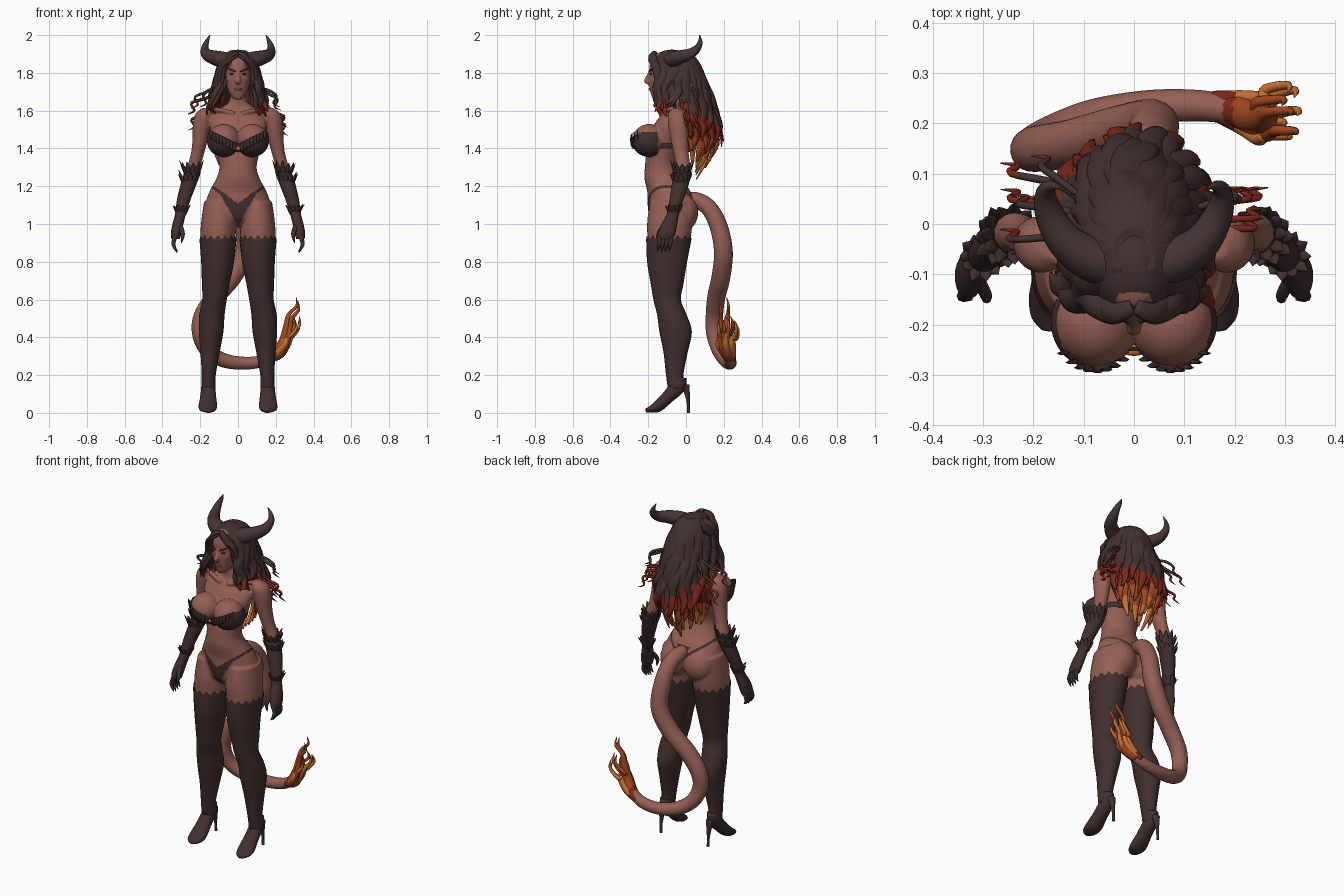
import bpy, bmesh, math, random
from mathutils import Vector, Matrix

random.seed(4)
if "Cube" in bpy.data.objects:
    bpy.data.objects.remove(bpy.data.objects["Cube"])
Z = Vector((0, 0, 1))
SIDES = (1, -1)


def material(name, *rgb):
    m = bpy.data.materials.new(name)
    m.use_nodes = True
    m.diffuse_color = (*rgb, 1)
    m.node_tree.nodes["Principled BSDF"].inputs["Base Color"].default_value = (*rgb, 1)
    return m


skin = material("warm brown skin", .30, .115, .09)
leather = material("dark leather", .054, .028, .028)
hair = material("dark brown hair", .057, .03, .03)
horn_mat = material("dark horn", .06, .035, .035)
red = material("deep red", .2, .022, .012)
ember = material("ember orange", .37, .065, .014)
orange = material("bright orange", .6, .17, .035)
lip = material("dusky lip", .2, .06, .05)


def spline(pts, sub):
    # Catmull-Rom through points that carry their own radii
    out, last = [], len(pts) - 1
    for i in range(last):
        a, b, c, d = (pts[max(0, min(last, j))] for j in range(i - 1, i + 3))
        for k in range(sub):
            t = k / sub
            out.append([.5 * (2 * q + (r - p) * t + (2 * p - 5 * q + 4 * r - s) * t * t
                        + (3 * q - p - 3 * r + s) * t ** 3) for p, q, r, s in zip(a, b, c, d)])
    return out + [list(pts[-1])]


def sweep(bm, pts, n=12, sub=4, ref=(1, 0, 0), upright=False, jag=0, mat=0):
    path, rings, side = spline(pts, sub), [], Vector(ref)
    for i, p in enumerate(path):
        t = Z
        if not upright:
            t = Vector(path[min(i + 1, len(path) - 1)][:3]) - Vector(path[max(i - 1, 0)][:3])
            t.normalize()
        side = (side - t * side.dot(t)).normalized()
        up = t.cross(side)
        ring = []
        for k in range(n):
            a = math.tau * k / n
            v = Vector(p[:3]) + side * (math.cos(a) * p[3]) + up * (math.sin(a) * p[-1])
            if i == 0 and jag:
                v.z += jag * (-1) ** k
            ring.append(bm.verts.new(v))
        rings.append(ring)
    faces = [bm.faces.new((r[k], r[(k + 1) % n], q[(k + 1) % n], q[k]))
             for r, q in zip(rings, rings[1:]) for k in range(n)]
    if not jag:
        faces.append(bm.faces.new(rings[0]))
    faces.append(bm.faces.new(rings[-1]))
    for f in faces:
        f.material_index = mat(f.calc_center_median()) if callable(mat) else mat


def ball(bm, c, r, u=20, v=14):
    m = Matrix.Translation(c) @ Matrix.Diagonal((*r, 1))
    bmesh.ops.create_uvsphere(bm, u_segments=u, v_segments=v, radius=1, matrix=m)


def finish(bm, name, *mats):
    bmesh.ops.recalc_face_normals(bm, faces=bm.faces)
    for f in bm.faces:
        f.smooth = True
    me = bpy.data.meshes.new(name)
    bm.to_mesh(me)
    bm.free()
    for m in mats:
        me.materials.append(m)
    ob = bpy.data.objects.new(name, me)
    bpy.context.scene.collection.objects.link(ob)
    return ob


def flip(pts, s, grow=0):
    return [(s * p[0], p[1], p[2], *(r + grow for r in p[3:])) for p in pts]


# Shared limb sections: x, y, z, half width, half depth
LEG = [(.10, -.08, 1.12, .08, .11), (.102, -.085, 1.02, .092, .12), (.106, -.09, .93, .093, .115),
       (.108, -.1, .8, .081, .1), (.118, -.1, .68, .067, .08), (.124, -.1, .6, .059, .067),
       (.138, -.075, .52, .061, .072), (.142, -.055, .43, .059, .08), (.148, -.055, .32, .045, .058),
       (.155, -.06, .2, .031, .04), (.157, -.05, .13, .032, .04)]
ARM = [(.165, -.05, 1.615, .02, .02), (.178, -.045, 1.585, .046, .05), (.19, -.04, 1.53, .049, .055),
       (.2, -.035, 1.45, .041, .047), (.215, -.025, 1.37, .035, .04), (.238, -.015, 1.29, .035, .038),
       (.262, -.03, 1.21, .036, .039), (.287, -.05, 1.13, .03, .031), (.305, -.07, 1.05, .023, .027),
       (.318, -.088, 1.0, .023, .036), (.328, -.103, .95, .022, .04), (.33, -.108, .92, .016, .032)]
BUST, BUST_R = Vector((.075, -.195, 1.445)), Vector((.085, .088, .085))

# Body: overlapping masses fused into one skin
bm = bmesh.new()
sweep(bm, [(0, -.085, .985, .04, .06), (0, -.08, 1.03, .13, .11), (0, -.078, 1.1, .17, .125),
           (0, -.09, 1.17, .152, .115), (0, -.12, 1.24, .115, .1), (0, -.13, 1.3, .099, .088),
           (0, -.12, 1.38, .115, .09), (0, -.105, 1.46, .14, .09), (0, -.085, 1.54, .15, .075),
           (0, -.06, 1.6, .11, .055), (0, -.062, 1.64, .055, .048), (0, -.07, 1.68, .043, .045),
           (0, -.09, 1.76, .04, .045)], n=32, upright=True)
sweep(bm, [(0, -.155, 1.66, .02, .02), (0, -.142, 1.68, .04, .042), (0, -.128, 1.715, .055, .065),
           (0, -.118, 1.76, .066, .08), (0, -.11, 1.81, .07, .086), (0, -.105, 1.86, .068, .083),
           (0, -.1, 1.9, .045, .06), (0, -.1, 1.915, .01, .015)], n=28, upright=True)
sweep(bm, [(0, -.188, 1.81, .009, .009), (0, -.2, 1.78, .011, .011), (0, -.21, 1.757, .016, .013),
           (0, -.195, 1.745, .012, .008)])
for s in SIDES:
    sweep(bm, flip(LEG[:5], s), n=28, upright=True)
    sweep(bm, flip(ARM[:8], s), n=24, upright=True)
    ball(bm, (s * .078, -.02, 1.06), (.09, .085, .1))
    ball(bm, (s * BUST.x, BUST.y, BUST.z), BUST_R)
    ball(bm, (s * .035, -.16, 1.765), (.022, .024, .02))
    sweep(bm, flip([(.02, -.13, 1.585, .012), (.08, -.115, 1.6, .012), (.15, -.07, 1.61, .014)], s), ref=(0, 0, 1))
body = finish(bm, "body", skin)
mod = body.modifiers.new("fuse", "REMESH")
mod.mode, mod.voxel_size = "VOXEL", .006
mod = body.modifiers.new("soften", "SMOOTH")
mod.factor, mod.iterations = .5, 4
fused = bpy.data.meshes.new_from_object(body.evaluated_get(bpy.context.evaluated_depsgraph_get()))
body.modifiers.clear()
body.data = fused
fused.materials.clear()
for m in (skin, leather):
    fused.materials.append(m)
for p in fused.polygons:
    # Briefs: front triangle, back triangle and hip straps
    x, y, z = abs(p.center.x), p.center.y, p.center.z
    front = y < -.08 and .97 < z < 1.11 + .6 * x and x < .012 + .55 * (z - 1.01)
    back = y > -.03 and z < 1.17 and x < .5 * (z - 1.08)
    strap = x < .18 and abs(z - 1.1 - .72 * x) < .009
    p.material_index = int((front and x < .09) or back or strap)
    p.use_smooth = True

# Face details
bm = bmesh.new()
for s in SIDES:
    ball(bm, (s * .029, -.184, 1.795), (.015, .009, .006))
    sweep(bm, flip([(.01, -.193, 1.806, .004), (.032, -.186, 1.815, .005), (.055, -.163, 1.822, .002)], s), n=8, ref=(0, 0, 1))
finish(bm, "eyes_and_brows", hair)
bm = bmesh.new()
ball(bm, (0, -.187, 1.714), (.021, .011, .009))
finish(bm, "lips", lip)

# Stockings with heeled shoes
for s, label in zip(SIDES, ("left", "right")):
    bm = bmesh.new()
    sweep(bm, flip(LEG[2:], s, .006), n=32, upright=True, jag=.012)
    finish(bm, label + "_stocking", leather)
    bm = bmesh.new()
    sweep(bm, flip([(.157, -.03, .19, .03, .034), (.157, -.045, .14, .036, .042), (.158, -.1, .08, .043, .033),
                    (.16, -.15, .034, .049, .03), (.163, -.19, .018, .04, .017), (.165, -.212, .013, .018, .01)], s), n=20)
    sweep(bm, flip([(.157, -.005, .15, .024), (.157, .006, .1, .014), (.157, .012, .05, .008), (.157, .014, 0, .008)], s), upright=True)
    finish(bm, label + "_shoe", leather)

    # Clawed gauntlet with feathered cuffs
    bm = bmesh.new()
    sweep(bm, flip(ARM[5:], s, .006), n=24, upright=True, jag=.015)
    for c, reach, tall in (((.245, -.02, 1.27), .04, .06), ((.258, -.026, 1.225), .04, .05), ((.3, -.064, 1.07), .028, .03)):
        for k in range(11):
            a = math.tau * k / 11
            d, o = Vector((math.cos(a), math.sin(a), 0)), Vector(c)
            size = random.uniform(.7, 1.2)
            tip = o + d * (reach + .022 * size) + Z * tall * size
            mid = o + d * (reach + .007) + Z * tall * .4
            sweep(bm, flip([(*(o + d * reach * .7 - Z * .02), .012, .006), (*mid, .014, .006), (*tip, .001, .001)], s),
                  n=6, sub=3, ref=(-s * d.y, d.x, 0))
    for k in range(4):
        y = -.138 + .02 * k
        sweep(bm, flip([(.328, y, .945, .012), (.341, y - .004, .905, .011), (.338, y - .008, .88, .009),
                        (.322, y - .012, .848 + .006 * abs(k - 1), .002)], s), n=8)
    sweep(bm, flip([(.312, -.105, 1, .014), (.297, -.135, .965, .013), (.293, -.148, .935, .01), (.3, -.15, .9, .002)], s), n=8)
    finish(bm, label + "_gauntlet", leather)

    # Bra cup: lower outer shell of the bust with leafy edge
    bm = bmesh.new()
    c, r = Vector((s * BUST.x, BUST.y, BUST.z)), BUST_R * 1.06
    ball(bm, c, r, 48, 32)
    drop = []
    for f in bm.faces:
        v = f.calc_center_median() - c
        nx, ny, nz = s * v.x / r.x, v.y / r.y, v.z / r.z
        if ny > .5 or nz > .5 * nx + .07 * math.sin(nx * 16):
            drop.append(f)
    bmesh.ops.delete(bm, geom=drop, context="FACES")
    for k in range(9):
        t = -.75 + .18 * k
        n = Vector((s * t, -math.sqrt(max(.05, 1 - 1.25 * t * t)), .5 * t))
        p = c + Vector(a * b for a, b in zip(n, r))
        sweep(bm, [(*(p - Z * .03), .01, .004), (*(p + n * .004), .012, .004), (*(p + n * .004 + Vector((s * .012, 0, .022))), .001, .001)],
              n=6, sub=3)
    finish(bm, label + "_bra_cup", leather)

    # Horn
    bm = bmesh.new()
    sweep(bm, flip([(.05, -.08, 1.86, .046), (.095, -.065, 1.872, .043), (.14, -.03, 1.885, .036), (.168, .02, 1.9, .029),
                    (.176, .06, 1.93, .02), (.165, .075, 1.965, .012), (.148, .072, 2, .002)], s), n=16, ref=(0, 0, 1))
    finish(bm, label + "_horn", horn_mat)

bm = bmesh.new()
sweep(bm, [(0, -.113, 1.4, .127, .095), (0, -.11, 1.425, .133, .095)], n=32, upright=True)
finish(bm, "bra_band", leather)
bm = bmesh.new()
ball(bm, (0, -.25, 1.4), (.025, .012, .01))
finish(bm, "bra_clasp", orange)

# Hair: cap plus layered wavy locks, shading from dark to orange
MANE = [(1.915, .03, .04), (1.88, .075, .095), (1.83, .097, .13), (1.75, .12, .165), (1.65, .15, .2),
        (1.55, .178, .238), (1.45, .172, .25), (1.35, .145, .215), (1.2, .08, .12)]


def mane(z):
    for (z0, a0, b0), (z1, a1, b1) in zip(MANE, MANE[1:]):
        if z >= z1:
            f = (z0 - z) / (z0 - z1)
            return a0 + (a1 - a0) * f, b0 + (b1 - b0) * f
    return MANE[-1][1:]


def fade(top):
    return lambda c: sum(c.z < top - d for d in (0, .17, .26))


bm = bmesh.new()
ball(bm, (0, -.075, 1.835), (.088, .116, .088), 32, 20)
for scale, count, base, inner in ((.78, 16, 1.22, 1), (.9, 20, 1.25, 1), (1, 24, 1.36, 0)):
    for i in range(count):
        ang = math.radians(-118 + 236 * (i + random.uniform(-.2, .2)) / (count - 1))
        spread, phase = abs(ang) / math.radians(75), random.uniform(0, 6)
        end = (random.uniform(1.57, 1.66) if spread > 1 else base + .1 * spread + random.uniform(0, .09))
        pts = []
        for k in range(10):
            t = k / 9
            z = 1.912 - (1.912 - end) * t ** 1.25
            a = ang + .1 * t * math.sin(k * 1.5 + phase)
            rx, ry = (q * (scale + .06 * t * math.sin(k * 1.7 + phase)) for q in mane(z))
            w = .006 + .028 * math.sin(math.pi * min(1, .12 + .88 * t)) ** .6
            pts.append((rx * math.sin(a), -.06 + ry * math.cos(a), z, w, w * .45))
        top = (1.64 if inner else 1.5 + .13 * abs(math.sin(ang))) + random.uniform(-.04, .03)
        sweep(bm, pts, n=8, sub=3, ref=(math.cos(ang), -math.sin(ang), 0), mat=fade(top))
for s in SIDES:
    # Face-framing locks and loose curls
    for d in (0, .014):
        sweep(bm, flip([(.004, -.165, 1.905 - d, .016, .012), (.042, -.178, 1.885 - d, .022, .012),
                        (.07 + d, -.158, 1.83, .024, .012), (.084 + d, -.142, 1.76, .024, .012),
                        (.11 + d, -.135, 1.68, .022, .012), (.135 + d, -.125, 1.6, .003, .003)], s),
              n=8, ref=(0, 1, 0), mat=fade(1.63))
    for k in range(8):
        x, y, z = random.uniform(.18, .25), random.uniform(-.06, .12), random.uniform(1.44, 1.62)
        sweep(bm, flip([(.11, y * .5, 1.72, .007), (.155, y * .8, z + .09, .008), (x, y, z + .06, .007),
                        (x - .015, y + .015, z + .02, .006), (x + .02, y + .02, z, .001)], s), n=6, mat=fade(1.65))
finish(bm, "hair", hair, red, ember, orange)

# Tail and its flame-shaped tuft
bm = bmesh.new()
sweep(bm, [(0, 0, 1.13, .035), (.01, .06, 1.125, .042), (.025, .125, 1.08, .045), (.035, .175, .98, .048),
           (.035, .198, .85, .05), (-.03, .185, .72, .05), (-.125, .16, .61, .048), (-.19, .15, .51, .046),
           (-.2, .15, .42, .043), (-.165, .175, .335, .04), (-.08, .21, .28, .038), (.03, .232, .263, .034),
           (.13, .235, .275, .031), (.2, .225, .31, .028)], n=20, sub=6)
finish(bm, "tail", skin)
bm = bmesh.new()
for k in range(8):
    a = math.tau * k / 7
    dx, dy = (.016 * math.cos(a), .026 * math.sin(a)) if k else (0, 0)
    h = random.uniform(-.13, -.02) if k else 0
    wide = .016 if k else .032
    sweep(bm, [(.16, .235 + dy * .3, .285, .022), (.215 + dx, .222 + dy, .32, wide * 1.15), (.25 + dx, .21 + dy * 1.5, .385 + h * .2, wide),
               (.262 + dx * 1.3, .212 + dy * 1.5, .455 + h * .5, wide * .75), (.268 + dx * 1.6, .222 + dy * 1.8, .52 + h, .011),
               (.31 + dx, .225 + dy * 2, .565 + h, .008), (.308 + dx, .215 + dy * 1.8, .613 + h, .001)],
          n=10, ref=(0, 1, 0), mat=lambda c, k=k: 0 if c.x < .2 else 1 + (k % 3 > 0))
finish(bm, "tail_tuft", red, ember, orange)
